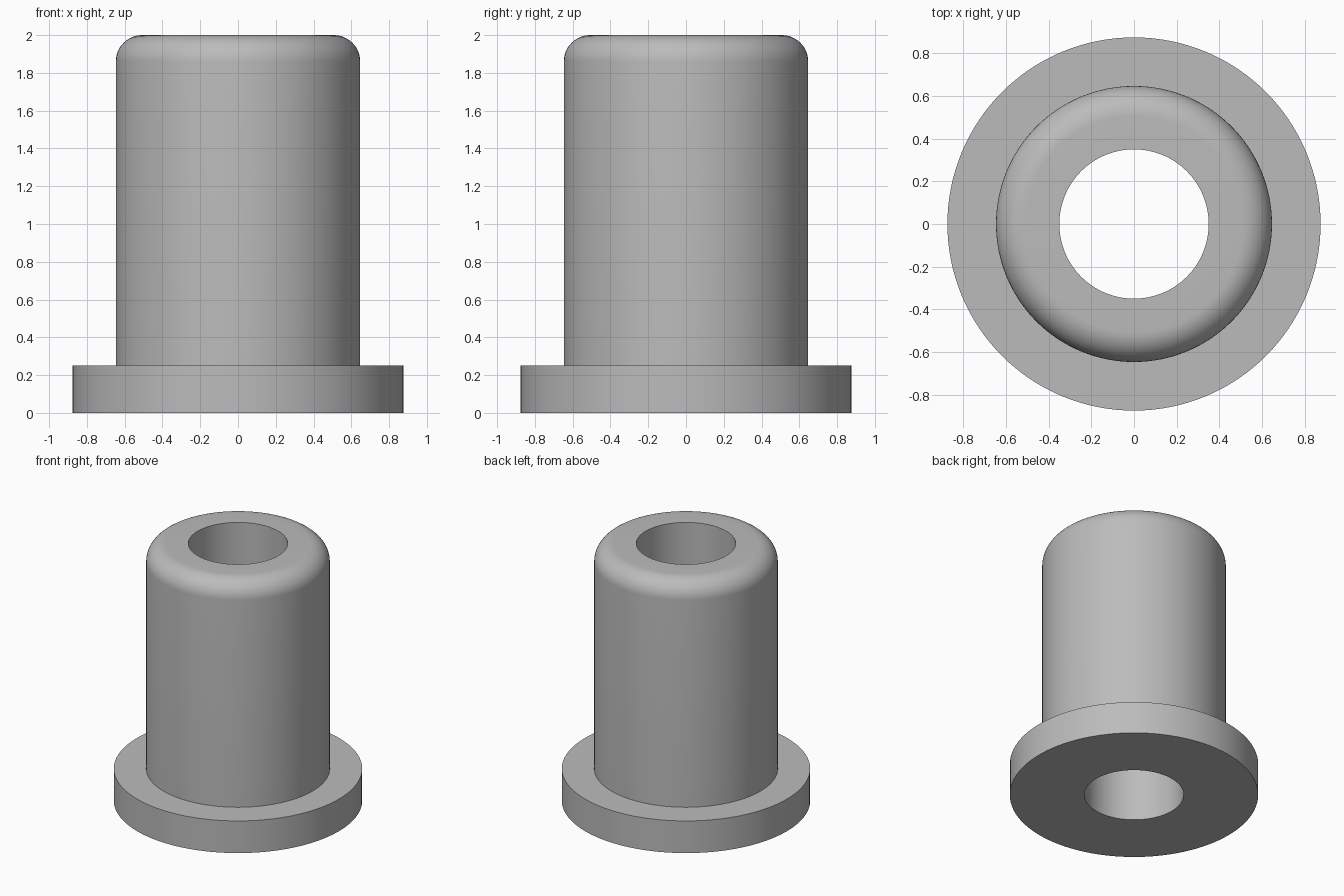
import bpy
import bmesh
import math

cube = bpy.data.objects.get("Cube")
if cube:
    bpy.data.objects.remove(cube, do_unlink=True)

SEGMENTS = 128
BORE_R, BODY_R, FLANGE_R = 0.35, 0.647, 0.875
FLANGE_H, HEIGHT, FILLET = 0.25, 2.0, 0.14

# Plain grey metal
grey = bpy.data.materials.new("grey_metal")
grey.use_nodes = True
color = (0.5, 0.5, 0.5, 1.0)
grey.diffuse_color = color
grey.node_tree.nodes["Principled BSDF"].inputs["Base Color"].default_value = color

# Half section: flange, body, rounded shoulder, bore
profile = [(BORE_R, 0), (FLANGE_R, 0), (FLANGE_R, FLANGE_H), (BODY_R, FLANGE_H)]
STEPS = 12
for i in range(STEPS + 1):
    a = math.pi / 2 * i / STEPS
    profile.append((BODY_R - FILLET + FILLET * math.cos(a),
                    HEIGHT - FILLET + FILLET * math.sin(a)))
profile.append((BORE_R, HEIGHT))

# Revolve the closed section around the z axis
bm = bmesh.new()
verts = [bm.verts.new((r, 0, z)) for r, z in profile]
edges = [bm.edges.new((v, verts[(i + 1) % len(verts)])) for i, v in enumerate(verts)]
bmesh.ops.spin(bm, geom=verts + edges, cent=(0, 0, 0), axis=(0, 0, 1),
               angle=math.tau, steps=SEGMENTS, use_merge=True)
bmesh.ops.remove_doubles(bm, verts=bm.verts, dist=0.0001)
bmesh.ops.recalc_face_normals(bm, faces=bm.faces)

mesh = bpy.data.meshes.new("flanged_bushing")
bm.to_mesh(mesh)
bm.free()
mesh.materials.append(grey)
bushing = bpy.data.objects.new("flanged_bushing", mesh)
bpy.context.collection.objects.link(bushing)

# Smooth curved walls, keep the rims sharp
bpy.ops.object.select_all(action="DESELECT")
bushing.select_set(True)
bpy.context.view_layer.objects.active = bushing
bpy.ops.object.shade_smooth_by_angle(angle=math.radians(30))
